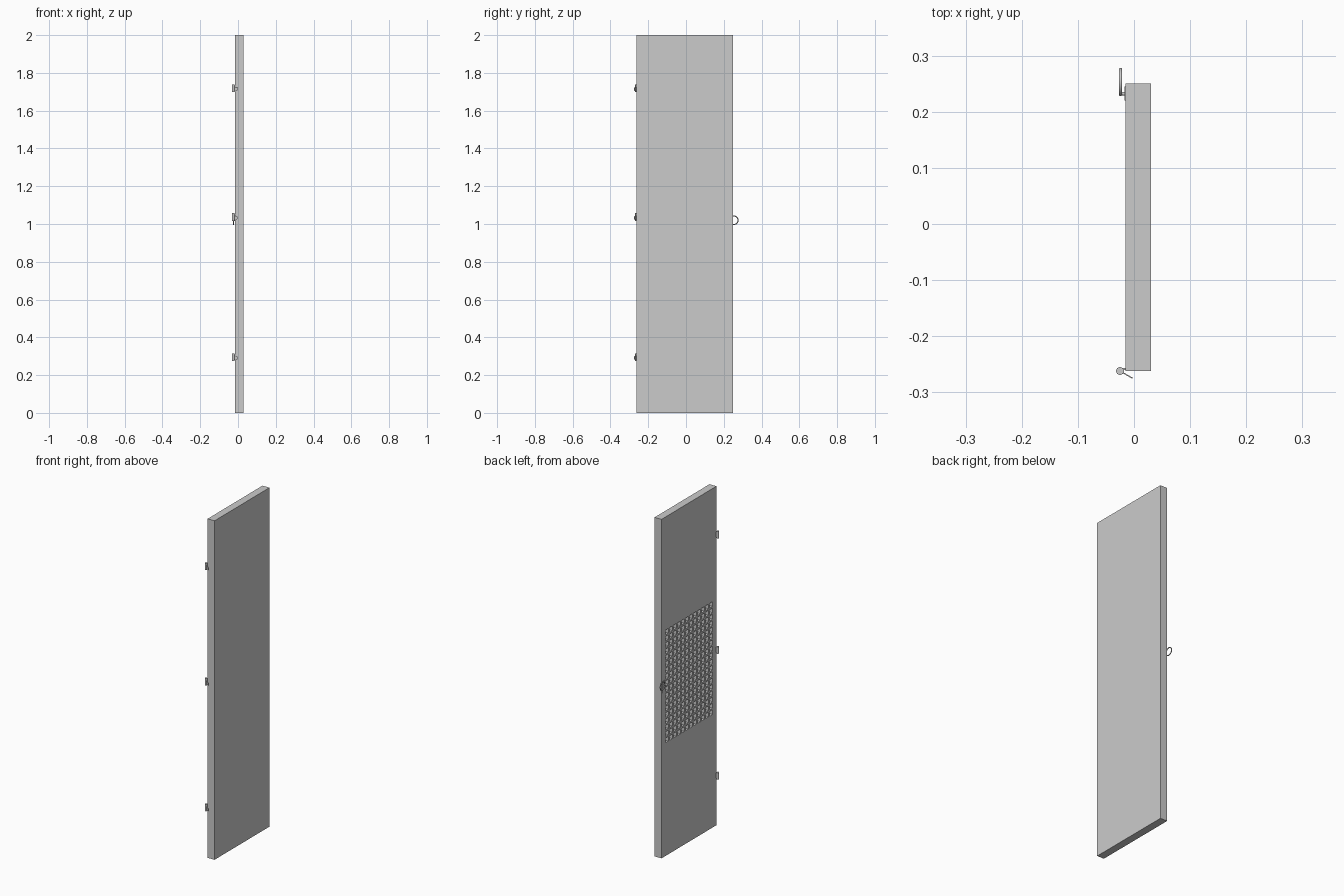
import bpy, bmesh, math
from mathutils import Matrix, Vector

if "Cube" in bpy.data.objects:
    bpy.data.objects.remove(bpy.data.objects["Cube"], do_unlink=True)

GREY = bpy.data.materials.new("grey_paint")
GREY.use_nodes = True
GREY.diffuse_color = (0.6, 0.6, 0.6, 1)
GREY.node_tree.nodes["Principled BSDF"].inputs["Base Color"].default_value = (0.6, 0.6, 0.6, 1)

X0, X1 = -0.015, 0.03      # panel thickness
Y0, Y1 = -0.262, 0.25      # panel width
HEIGHT = 2.0


def finish(bm, name, smooth=False):
    bmesh.ops.recalc_face_normals(bm, faces=bm.faces)
    mesh = bpy.data.meshes.new(name)
    bm.to_mesh(mesh)
    bm.free()
    mesh.materials.append(GREY)
    obj = bpy.data.objects.new(name, mesh)
    bpy.context.collection.objects.link(obj)
    if smooth:
        bpy.ops.object.select_all(action='DESELECT')
        obj.select_set(True)
        bpy.context.view_layer.objects.active = obj
        bpy.ops.object.shade_smooth_by_angle()
    return obj


def add_box(bm, lo, hi):
    lo, hi = Vector(lo), Vector(hi)
    matrix = Matrix.Translation((lo + hi) / 2) @ Matrix.Diagonal((*(hi - lo), 1))
    return bmesh.ops.create_cube(bm, size=1, matrix=matrix)["verts"]


def add_rod(bm, a, b, radius, sides=16):
    a, b = Vector(a), Vector(b)
    turn = (b - a).to_track_quat('Z', 'Y').to_matrix().to_4x4()
    bmesh.ops.create_cone(bm, cap_ends=True, segments=sides, radius1=radius, radius2=radius,
                          depth=(b - a).length, matrix=Matrix.Translation((a + b) / 2) @ turn)


# Door panel with a field of square vent recesses on its outer (-x) face
COLS, ROWS, PITCH, RIB, DEPTH = 12, 18, 0.0375, 0.005, 0.03
mid_y, mid_z = (Y0 + Y1) / 2, HEIGHT / 2
half_w, half_h = COLS * PITCH / 2, ROWS * PITCH / 2

bm = bmesh.new()
add_box(bm, (X0, Y0, 0), (X1, Y1, HEIGHT))


def slice_panel(co, normal):
    bmesh.ops.bisect_plane(bm, geom=bm.verts[:] + bm.edges[:] + bm.faces[:],
                           plane_co=co, plane_no=normal)


for i in range(COLS + 1):
    slice_panel((0, mid_y - half_w + i * PITCH, 0), (0, 1, 0))
for i in range(ROWS + 1):
    slice_panel((0, 0, mid_z - half_h + i * PITCH), (0, 0, 1))
bm.normal_update()


def in_vent(face):
    c = face.calc_center_median()
    return (face.normal.x < -0.9 and abs(c.y - mid_y) < half_w
            and abs(c.z - mid_z) < half_h)


cells = [f for f in bm.faces if in_vent(f)]
bmesh.ops.inset_individual(bm, faces=cells, thickness=RIB, use_even_offset=True)
pits = bmesh.ops.extrude_discrete_faces(bm, faces=cells)["faces"]
bmesh.ops.translate(bm, verts=list({v for f in pits for v in f.verts}), vec=(DEPTH, 0, 0))
finish(bm, "door_panel")

# Hinges: knuckle, short arm to the door and slanted leaf with a tapered end
PIN = Vector((-0.025, -0.262, 0))
for label, z in (("lower", 0.295), ("middle", 1.037), ("upper", 1.718)):
    bm = bmesh.new()
    add_rod(bm, PIN + Vector((0, 0, z - 0.02)), PIN + Vector((0, 0, z + 0.02)), 0.007, 24)
    finish(bm, label + "_hinge_knuckle", True)

    bm = bmesh.new()
    add_box(bm, (PIN.x, PIN.y + 0.002, z - 0.014), (X0 + 0.001, PIN.y + 0.005, z + 0.014))
    leaf = add_box(bm, (0, -0.001, -0.014), (0.026, 0.001, 0.014))
    for v in leaf:
        if v.co.x > 0.01:
            v.co.z *= 0.5
    place = Matrix.Translation(PIN + Vector((0, 0, z - 0.004))) @ Matrix.Rotation(math.radians(-30), 4, 'Z')
    bmesh.ops.transform(bm, matrix=place, verts=leaf)
    finish(bm, label + "_hinge_leaf")

# Latch plate with its stem
bm = bmesh.new()
add_box(bm, (X0 - 0.002, 0.22, 0.975), (X0 + 0.001, 0.245, 1.04))
finish(bm, "latch_plate")
bm = bmesh.new()
add_rod(bm, (-0.024, 0.232, 1.02), (X0, 0.232, 1.02), 0.003)
finish(bm, "handle_stem", True)

# Ring handle, lying parallel to the panel
bpy.ops.mesh.primitive_torus_add(major_radius=0.0225, minor_radius=0.0027,
                                 major_segments=40, minor_segments=12,
                                 location=(-0.024, 0.2528, 1.02),
                                 rotation=(0, math.pi / 2, 0))
ring = bpy.context.object
ring.name = "ring_handle"
ring.data.materials.append(GREY)
bpy.ops.object.shade_smooth_by_angle()
